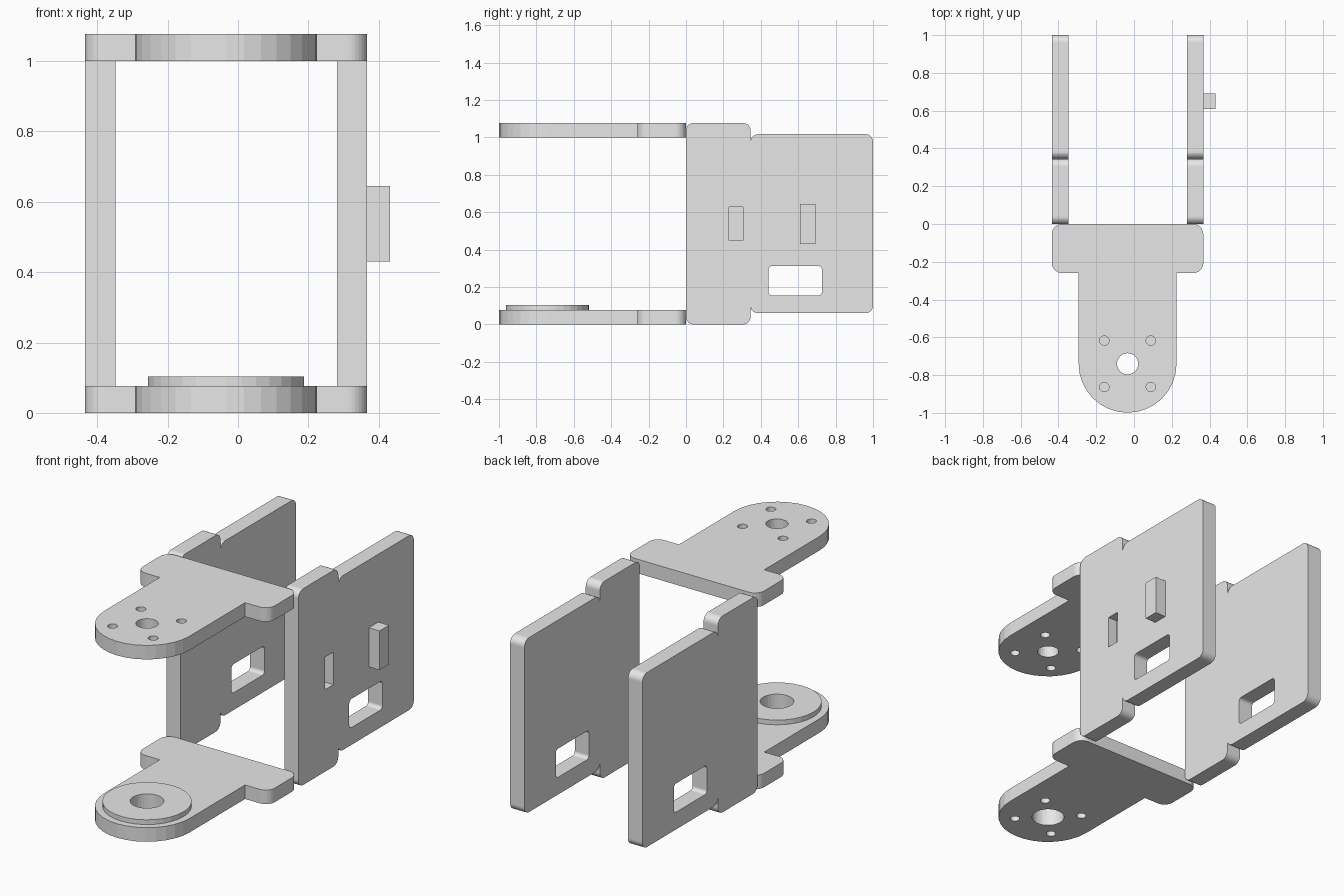
import bpy, bmesh, math
from mathutils import Vector, Matrix

if "Cube" in bpy.data.objects:
    bpy.data.objects.remove(bpy.data.objects["Cube"], do_unlink=True)

grey = bpy.data.materials.new("plain grey")
grey.use_nodes = True
grey.diffuse_color = (0.8, 0.8, 0.8, 1)
grey.node_tree.nodes["Principled BSDF"].inputs["Base Color"].default_value = (0.8, 0.8, 0.8, 1)

# Profile axes (u, v, w) -> (y, z, x) for upright parts
UPRIGHT = Matrix(((0, 0, 1, 0), (1, 0, 0, 0), (0, 1, 0, 0), (0, 0, 0, 1)))
FLAT = Matrix.Identity(4)


def rounded(corners, steps=8):
    """Closed outline from (u, v, radius) corners joined by right-angle fillets."""
    out = []
    for i, (u, v, r) in enumerate(corners):
        p = Vector((u, v))
        a = (Vector(corners[i - 1][:2]) - p).normalized() * r
        b = (Vector(corners[(i + 1) % len(corners)][:2]) - p).normalized() * r
        for k in range(steps + 1 if r else 1):
            t = k / steps * math.pi / 2
            q = p + a * (1 - math.sin(t)) + b * (1 - math.cos(t)) if r else p
            if not out or (q - out[-1]).length > 1e-5:
                out.append(q)
    return out


def rect(u0, u1, v0, v1, r=0):
    return rounded([(u0, v0, r), (u1, v0, r), (u1, v1, r), (u0, v1, r)])


def arc(u, v, r, start=0, end=2 * math.pi, n=32, closed=True):
    count = n if closed else n + 1
    return [Vector((u + r * math.cos(start + (end - start) * i / n),
                    v + r * math.sin(start + (end - start) * i / n))) for i in range(count)]


def prism(name, outline, w0, w1, axes=FLAT):
    bm = bmesh.new()
    face = bm.faces.new([bm.verts.new((p.x, p.y, w0)) for p in outline])
    top = bmesh.ops.extrude_face_region(bm, geom=[face])["geom"]
    bmesh.ops.translate(bm, vec=(0, 0, w1 - w0),
                        verts=[g for g in top if isinstance(g, bmesh.types.BMVert)])
    bm.transform(axes)
    bmesh.ops.recalc_face_normals(bm, faces=bm.faces)
    mesh = bpy.data.meshes.new(name)
    bm.to_mesh(mesh)
    bm.free()
    mesh.materials.append(grey)
    obj = bpy.data.objects.new(name, mesh)
    bpy.context.collection.objects.link(obj)
    return obj


def cut(obj, outline, w0, w1, axes=FLAT):
    cutter = prism("cutter", outline, w0, w1, axes)
    cutter.hide_render = True
    mod = obj.modifiers.new("cut", 'BOOLEAN')
    mod.operation, mod.solver, mod.object = 'DIFFERENCE', 'EXACT', cutter
    bpy.context.view_layer.objects.active = obj
    bpy.ops.object.modifier_apply(modifier=mod.name)
    bpy.data.objects.remove(cutter, do_unlink=True)


X0, X1, CX, CY = -0.435, 0.367, -0.034, -0.74
THICK, TOP, ARM = 0.077, 1.077, 0.259

# Side walls: tall front strip joined to a slightly lower rear panel
J, R = 0.345, 0.04
wall_outline = rounded([
    (0, 0, R), (J, 0, R), (J, 0.06 + R, 0), (J, 0.06, R), (1, 0.06, R),
    (1, 1.017, R), (J, 1.017, R), (J, 1.017 - R, 0), (J, TOP, R), (0, TOP, R)])
walls = {}
for side, a, b in (("right", X0, -0.348), ("left", 0.281, X1)):
    walls[side] = prism(side + "_wall", wall_outline, a, b, UPRIGHT)
    cut(walls[side], rect(0.44, 0.727, 0.155, 0.312, 0.02), a - 0.1, b + 0.1, UPRIGHT)

# Shallow slot and peg on the outside of the left wall
cut(walls["left"], rect(0.23, 0.304, 0.45, 0.628), X1 - 0.055, X1 + 0.1, UPRIGHT)
prism("wall_peg", rect(0.61, 0.692, 0.43, 0.645), X1, 0.432, UPRIGHT)

# Horizontal mounting arms with a rounded end and screw holes
S, F = -0.26, 0.055
arm_outline = (
    rounded([(X1, S, F), (X1, 0, F), (X0, 0, F), (X0, S, F)])
    + [Vector((CX - ARM, S))]
    + arc(CX, CY, ARM, math.pi, 2 * math.pi, 16, closed=False)
    + [Vector((CX + ARM, S))])
for name, z, bore in (("bottom_arm", 0, 0.084), ("top_arm", 1.0, 0.056)):
    arm = prism(name, arm_outline, z, z + THICK)
    cut(arm, arc(CX, CY, bore), z - 0.1, z + 0.2)
    for sx in (-1, 1):
        for sy in (-1, 1):
            cut(arm, arc(CX + sx * 0.123, CY + sy * 0.123, 0.025, n=24), z - 0.1, z + 0.2)

# Raised bearing ring on the bottom arm
ring = prism("bearing_ring", arc(CX, CY, 0.222), THICK, 0.103)
cut(ring, arc(CX, CY, 0.084), 0, 0.2)
